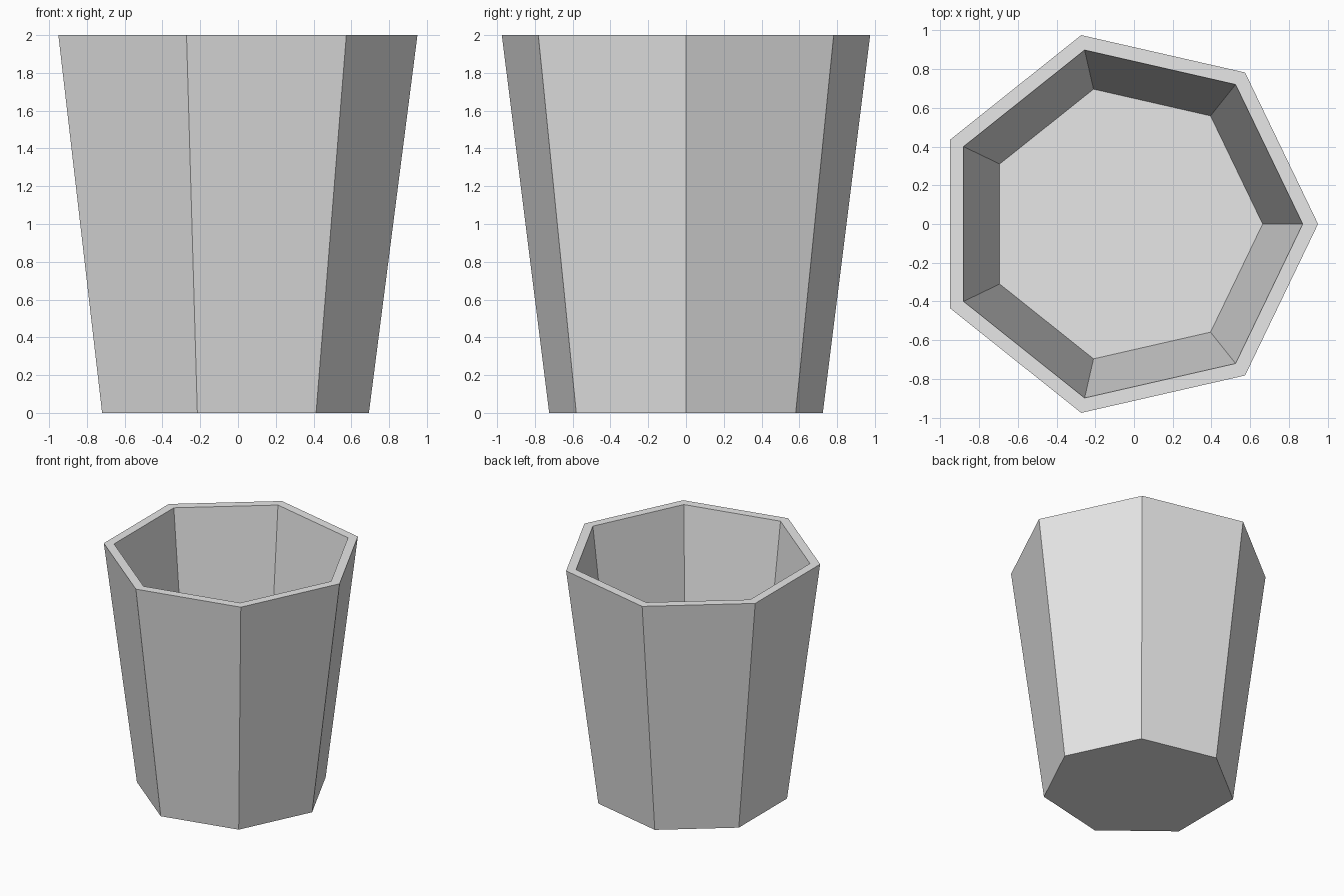
import bpy, bmesh
from math import cos, sin, tau

SIDES = 7
CENTER_X = -0.05

cube = bpy.data.objects.get("Cube")
if cube:
    bpy.data.objects.remove(cube, do_unlink=True)

# Single plain grey material
grey = bpy.data.materials.new("light_grey")
grey.use_nodes = True
color = (0.8, 0.8, 0.8, 1)
grey.diffuse_color = color
grey.node_tree.nodes["Principled BSDF"].inputs["Base Color"].default_value = color

bm = bmesh.new()


def ring(radius, z):
    """Heptagon of vertices with one corner towards +x."""
    return [bm.verts.new((CENTER_X + radius * cos(tau * i / SIDES),
                          radius * sin(tau * i / SIDES), z))
            for i in range(SIDES)]


# Profile: outer base, outer rim, inner rim, inner floor
rings = [ring(r, z) for r, z in ((0.743, 0), (1, 2), (0.921, 2), (0.714, 0.25))]
for low, high in zip(rings, rings[1:]):
    for i in range(SIDES):
        j = (i + 1) % SIDES
        bm.faces.new((low[i], low[j], high[j], high[i]))

# Underside and inner floor
bm.faces.new(rings[0][::-1])
bm.faces.new(rings[-1])
bmesh.ops.recalc_face_normals(bm, faces=bm.faces)

mesh = bpy.data.meshes.new("cup")
bm.to_mesh(mesh)
bm.free()
mesh.materials.append(grey)
bpy.context.collection.objects.link(bpy.data.objects.new("cup", mesh))
